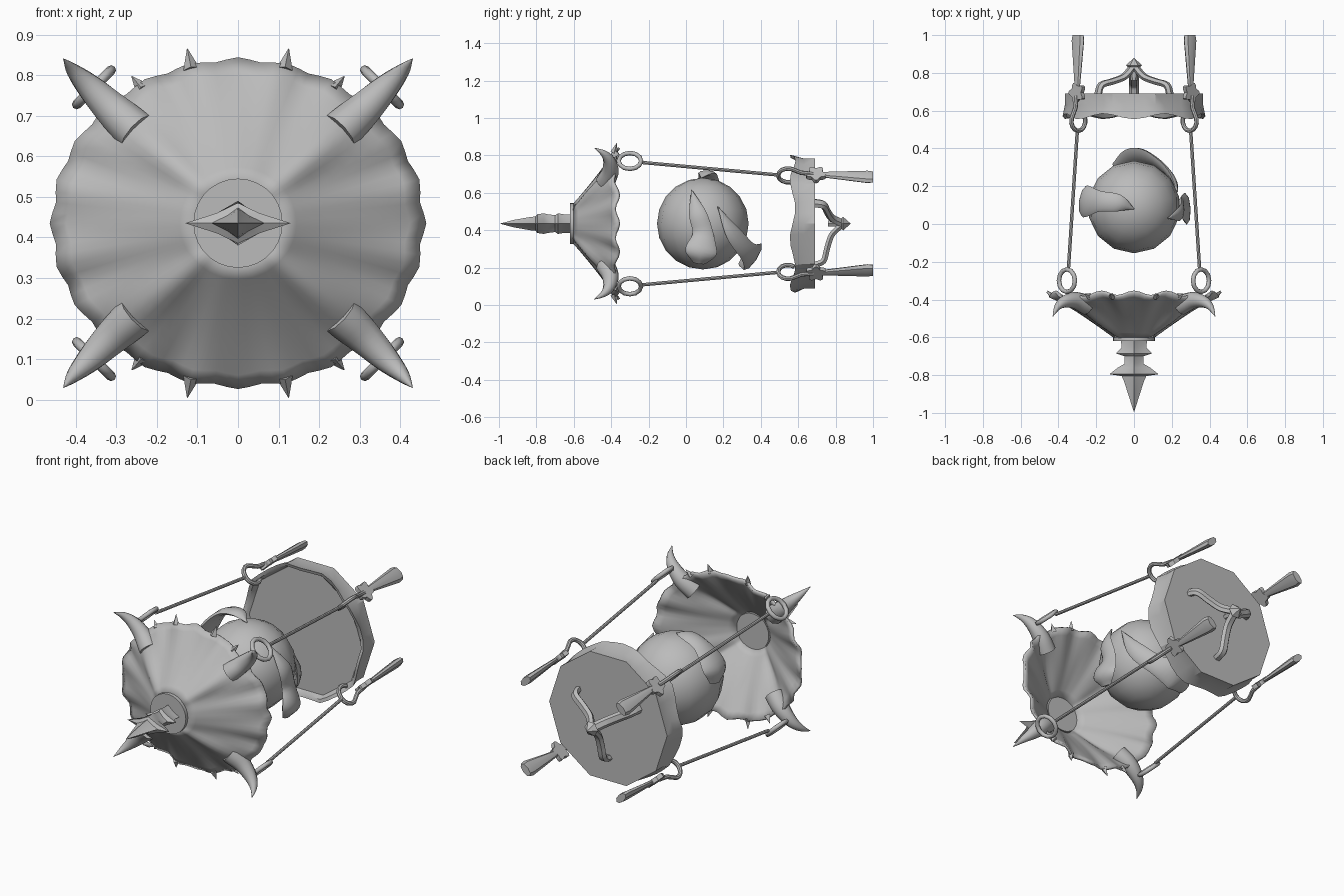
import bpy, bmesh
from math import sin, cos, pi, radians
from mathutils import Vector

if "Cube" in bpy.data.objects:
    bpy.data.objects.remove(bpy.data.objects["Cube"])

MID = 0.435  # height of the long axis
grey = bpy.data.materials.new("Plain grey")
grey.use_nodes = True
COL = (0.5, 0.5, 0.5, 1)
grey.diffuse_color = COL
grey.node_tree.nodes["Principled BSDF"].inputs["Base Color"].default_value = COL


def finish(ob, name, angle=40):
    ob.name = name
    ob.data.materials.append(grey)
    bpy.ops.object.select_all(action='DESELECT')
    ob.select_set(True)
    bpy.context.view_layer.objects.active = ob
    if angle:
        bpy.ops.object.shade_smooth_by_angle(angle=radians(angle))
    return ob


def loft(name, rings, caps=(True, True), angle=40):
    """Skin a list of equal-length rings of points."""
    bm = bmesh.new()
    rows = [[bm.verts.new(p) for p in r] for r in rings]
    n = len(rows[0])
    for a, b in zip(rows, rows[1:]):
        for i in range(n):
            j = (i + 1) % n
            bm.faces.new((a[i], a[j], b[j], b[i]))
    if caps[0]:
        bm.faces.new(rows[0][::-1])
    if caps[1]:
        bm.faces.new(rows[-1])
    bmesh.ops.recalc_face_normals(bm, faces=bm.faces)
    me = bpy.data.meshes.new(name)
    bm.to_mesh(me)
    bm.free()
    ob = bpy.data.objects.new(name, me)
    bpy.context.collection.objects.link(ob)
    return finish(ob, name, angle)


def smooth_path(pts, steps=5):
    """Catmull-Rom curve through points of any dimension."""
    pts = [Vector(p) for p in pts]
    pts = [2 * pts[0] - pts[1]] + pts + [2 * pts[-1] - pts[-2]]
    out = []
    for a, b, c, d in zip(pts, pts[1:], pts[2:], pts[3:]):
        for k in range(steps):
            t = k / steps
            out.append(0.5 * (2 * b + (c - a) * t + (2 * a - 5 * b + 4 * c - d) * t ** 2
                              + (3 * b - a - 3 * c + d) * t ** 3))
    return out + [pts[-2]]


def sweep(name, path, widths, thick, normal, sides=8, angle=40):
    """Elliptical section along a path; normal(point) gives the thin direction."""
    path = [Vector(p) for p in path]
    rings = []
    for i, p in enumerate(path):
        tan = (path[min(i + 1, len(path) - 1)] - path[max(i - 1, 0)]).normalized()
        side = tan.cross(normal(p)).normalized()
        nor = side.cross(tan)
        rings.append([p + side * widths[i] * cos(2 * pi * k / sides)
                      + nor * thick[i] * sin(2 * pi * k / sides) for k in range(sides)])
    return loft(name, rings, angle=angle)


def tube(name, path, radii, normal, sides=8):
    return sweep(name, path, radii, radii, normal, sides)


def disc(r, y, n):
    return [(r * cos(2 * pi * k / n), y, MID + r * sin(2 * pi * k / n)) for k in range(n)]


# Flared roof with corner ridges and a scalloped rim
N, rings = 96, []
for s in range(10):
    t = s / 9
    ring = []
    for k in range(N):
        a = 2 * pi * k / N
        ridge = max(0, -cos(4 * a)) ** 4
        r = 1 + 0.012 * t * cos(24 * a)
        y = -0.6 + 0.27 * t - 0.04 * t * t
        y += 0.012 * t ** 3 * cos(16 * a) - 0.04 * ridge * sin(pi * min(1, t * 0.85))
        ring.append((r * (0.1 + 0.355 * t) * cos(a), y, MID + r * (0.1 + 0.3 * t) * sin(a)))
    rings.append(ring)
roof = loft("roof", rings, (False, False), 60)
solid = roof.modifiers.new("Thickness", 'SOLIDIFY')
solid.thickness = 0.014
solid.offset = 0

# Small thorns on the rim
for sx in (-1, 1):
    for sz in (-1, 1):
        for x, z, tx, tz in ((0.115, 0.38, 0.125, 0.43), (0.235, 0.33, 0.262, 0.362)):
            tube("rim_thorn", [(sx * x, -0.385, MID + sz * z), (sx * tx, -0.37, MID + sz * tz)],
                 [0.02, 0.001], lambda p: Vector((0, 1, 0)), 4)

# Roof cap and finial with side barbs
loft("roof_cap", [disc(0.11, -0.62, 28), disc(0.11, -0.592, 28)])
finial = [(-0.61, 0.07, 0.05), (-0.655, 0.065, 0.05), (-0.685, 0.095, 0.055), (-0.70, 0.05, 0.045),
          (-0.74, 0.05, 0.05), (-0.76, 0.085, 0.055), (-0.795, 0.13, 0.05), (-0.805, 0.065, 0.038),
          (-0.835, 0.052, 0.035), (-0.92, 0.025, 0.02), (-0.993, 0.001, 0.001)]
shape = [(1, 0), (0.4, 0.5), (0, 1), (-0.4, 0.5), (-1, 0), (-0.4, -0.5), (0, -1), (0.4, -0.5)]
loft("finial", [[(w * u, y, MID + h * v) for u, v in shape] for y, w, h in finial], angle=35)

# Glowing ball
bpy.ops.mesh.primitive_uv_sphere_add(segments=14, ring_count=10, radius=0.245, location=(0, 0.09, MID))
finish(bpy.context.object, "ball", 60)

# Curled petals around the ball
CEN = Vector((0, 0.09, MID))
petals = [[(0.25, -0.02, -0.21), (0.275, -0.01, -0.15), (0.25, 0, -0.05), (0.245, -0.03, 0.06), (0.18, -0.06, 0.18)],
          [(-0.1, 0.21, -0.2), (0, 0.265, -0.18), (0.11, 0.24, -0.15), (0.2, 0.16, -0.05), (0.23, 0.08, 0.09)],
          [(-0.27, 0.04, 0.06), (-0.26, 0.03, 0.14), (-0.18, 0.03, 0.24), (-0.08, 0.02, 0.27), (0, -0.01, 0.245)]]
for pts in petals:
    path = [CEN + p for p in smooth_path(pts)]
    wid = [w.x for w in smooth_path([(0.035, 0), (0.085, 0), (0.055, 0), (0.045, 0), (0.002, 0)])]
    sweep("petal", path, wid, [0.004 + 0.25 * w for w in wid], lambda p: (p - CEN).normalized(), 8, 60)

# Rear drum with ten flat sides and a wavy front lip
M = 40


def drum_ring(r, y, wave=0, flat=1):
    out = []
    for k in range(M):
        a = 2 * pi * k / M
        off = a % (pi / 5) - pi / 10
        rr = r * ((1 - flat) + flat * cos(pi / 10) / cos(off))
        out.append((rr * cos(a), y + wave * sin(7 * a), MID + rr * sin(a)))
    return out


loft("drum", [drum_ring(0.35, 0.6), drum_ring(0.36, 0.575, 0.015, 0.5), drum_ring(0.378, 0.57, 0.015, 0.5),
              drum_ring(0.366, 0.63), drum_ring(0.366, 0.69)], angle=30)

# Three-legged bracket behind the drum, with a pointed knob
for deg in (30, 150, 270):
    c, s = cos(radians(deg)), sin(radians(deg))
    prof = smooth_path([(0.22, 0.685), (0.2, 0.735), (0.13, 0.755), (0.06, 0.78), (0.01, 0.83)], 4)
    path = [(r * c, y, MID + r * s) for r, y in prof]
    sweep("bracket_leg", path, [0.026] * len(path), [0.018] * len(path),
          lambda p: Vector((0, 1, 0.001)) + Vector((p.x, 0, p.z - MID)), 6, 30)
loft("bracket_knob", [disc(r, y, 6) for r, y in ((0.018, 0.76), (0.02, 0.82), (0.042, 0.84), (0.001, 0.88))], angle=0)

# Corner sets: horn, ring, rod, hook, clover and tassel
for sx in (-1, 1):
    for sz in (-1, 1):
        out = Vector((sx, 0, sz)).normalized()
        tan = Vector((sx, 0, -sz)).normalized()

        def at(x, y, z):
            return Vector((sx * x, y, MID + sz * z))

        horn = smooth_path([(0.25, -0.43, 0.225), (0.31, -0.405, 0.28), (0.365, -0.41, 0.335),
                            (0.405, -0.44, 0.375), (0.43, -0.49, 0.405)], 4)
        rad = [0.052 * (1 - (i / (len(horn) - 1)) ** 1.4) + 0.001 for i in range(len(horn))]
        tube("horn", [at(*p) for p in horn], rad, lambda p: tan, 10)

        bpy.ops.mesh.primitive_torus_add(major_segments=12, minor_segments=8, major_radius=0.06,
                                         minor_radius=0.012, location=at(0.355, -0.3, 0.335),
                                         rotation=out.to_track_quat('Z', 'Y').to_euler())
        finish(bpy.context.object, "front_ring", 60)

        ends = [at(0.347, -0.235, 0.327), at(0.3, 0.495, 0.26)]
        tube("rod", ends, [0.009, 0.009], lambda p: tan)

        hub = at(0.295, 0.545, 0.258)
        arc = [hub + 0.052 * (out * sin(u) + Vector((0, -cos(u), 0)))
               for u in (radians(-130 + 26 * k) for k in range(11))]
        arc += [at(0.31, 0.615, 0.272), at(0.305, 0.68, 0.265)]
        tube("rear_hook", arc, [0.012] * len(arc), lambda p: tan)

        flower = at(0.3, 0.695, 0.262)
        petal_ring = []
        for k in range(32):
            a = 2 * pi * k / 32
            petal_ring.append((0.046 + 0.009 * cos(5 * a)) * (tan * cos(a) + Vector((0, sin(a), 0))))
        loft("clover", [[flower + out * d + q for q in petal_ring] for d in (-0.012, 0.012)])

        tail = [at(0.3, 0.73, 0.262), at(0.297, 0.97, 0.25), at(0.296, 1.0, 0.249)]
        sweep("tassel", tail, [0.017, 0.044, 0.039], [0.012, 0.022, 0.02], lambda p: out, 8, 30)
